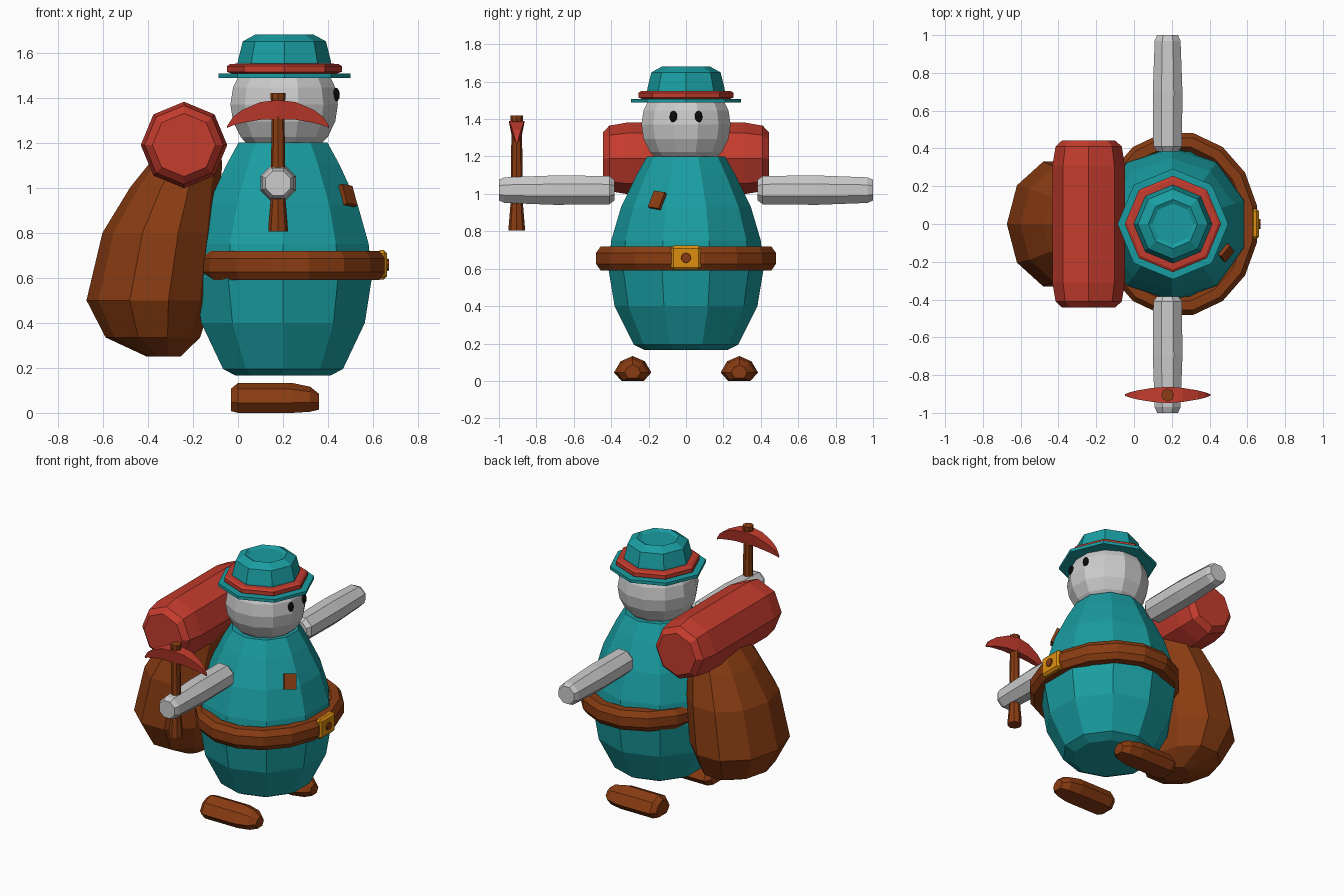
import bpy, bmesh
from math import sin, cos, pi, radians
from mathutils import Matrix, Vector

if "Cube" in bpy.data.objects:
    bpy.data.objects.remove(bpy.data.objects["Cube"])


def material(name, rgb):
    m = bpy.data.materials.new(name)
    m.diffuse_color = (*rgb, 1)
    m.use_nodes = True
    m.node_tree.nodes["Principled BSDF"].inputs["Base Color"].default_value = m.diffuse_color
    return m


TEAL = material("teal", (0.01, 0.34, 0.36))
RED = material("red", (0.56, 0.045, 0.027))
BROWN = material("brown", (0.25, 0.045, 0.006))
GOLD = material("gold", (0.72, 0.27, 0.005))
BLACK = material("black", (0.005, 0.005, 0.005))
CX = 0.2  # body axis


def finish(name, bm, mat):
    bmesh.ops.recalc_face_normals(bm, faces=bm.faces)
    me = bpy.data.meshes.new(name)
    bm.to_mesh(me)
    bm.free()
    ob = bpy.data.objects.new(name, me)
    bpy.context.collection.objects.link(ob)
    if mat:
        me.materials.append(mat)
    return ob


def loft(name, rings, mat=None, closed=False):
    """Skin a list of equal-sized point rings; cap the ends unless closed."""
    bm = bmesh.new()
    rs = [[bm.verts.new(p) for p in r] for r in rings]
    n = len(rs[0])
    pairs = list(zip(rs, rs[1:])) + ([(rs[-1], rs[0])] if closed else [])
    for a, b in pairs:
        for i in range(n):
            j = (i + 1) % n
            bm.faces.new((a[i], a[j], b[j], b[i]))
    if not closed:
        bm.faces.new(rs[0])
        bm.faces.new(rs[-1])
    return finish(name, bm, mat)


def ring(c, rx, ry, n, axis="z", turn=0.0):
    out = []
    for i in range(n):
        a = turn + 2 * pi * i / n
        u, v = rx * cos(a), ry * sin(a)
        off = {"z": (u, v, 0), "y": (u, 0, v), "x": (0, u, v)}[axis]
        out.append(Vector(c) + Vector(off))
    return out


def lathe_z(name, prof, n, mat, x=CX, y=0, turn=0.0):
    return loft(name, [ring((x, y, z), r, r, n, "z", turn) for z, r in prof], mat)


def lathe_y(name, prof, n, mat, x, z, turn=0.0):
    return loft(name, [ring((x, y, z), r, r, n, "y", turn) for y, r in prof], mat)


def ball(name, c, scale, seg, rings, mat, turn=0.0):
    bm = bmesh.new()
    m = Matrix.Translation(c) @ Matrix.Diagonal((*scale, 1)) @ Matrix.Rotation(turn, 4, "Z")
    bmesh.ops.create_uvsphere(bm, u_segments=seg, v_segments=rings, radius=1, matrix=m)
    return finish(name, bm, mat)


def box(name, size, m, mat, bevel=0):
    bm = bmesh.new()
    bmesh.ops.create_cube(bm, size=1, matrix=m @ Matrix.Diagonal((*size, 1)))
    if bevel:
        bmesh.ops.bevel(bm, geom=bm.edges[:], offset=bevel, segments=1, affect="EDGES")
    return finish(name, bm, mat)


# Body and head
lathe_z("body", [(0.165, 0.22), (0.195, 0.28), (0.4, 0.382), (0.6, 0.415), (0.75, 0.40),
                 (0.93, 0.347), (1.1, 0.265), (1.2, 0.208)], 10, TEAL, turn=radians(18))
ball("head", (0.205, 0, 1.37), (0.247, 0.247, 0.247), 12, 10, None, radians(15))

# Hat with band and dented crown
HX = 0.206
lathe_z("hat_brim", [(1.488, 0.293), (1.508, 0.293)], 8, TEAL, HX)
lathe_z("hat_band", [(1.508, 0.235), (1.515, 0.255), (1.54, 0.255), (1.55, 0.24), (1.552, 0.19)],
        8, RED, HX)
lathe_z("hat_crown", [(1.505, 0.21), (1.56, 0.207), (1.65, 0.185), (1.68, 0.13),
                      (1.668, 0.108)], 8, TEAL, HX)

# Parts mirrored across y: eyes, arms, feet
FOOT = [(-0.06, 0), (0.06, 0), (0.1, 0.045), (0.065, 0.105), (0, 0.133), (-0.065, 0.105), (-0.1, 0.045)]
FOOT_STEPS = [(-0.03, 0.7), (0.0, 1), (0.24, 1), (0.32, 0.8), (0.36, 0.42)]
for s, side in ((-1, "right"), (1, "left")):
    ball(side + "_eye", (0.435, s * 0.067, 1.413), (0.017, 0.021, 0.031), 8, 6, BLACK)
    lathe_y(side + "_arm", [(s * y, r) for y, r in
            ((0.383, 0.06), (0.41, 0.082), (0.7, 0.085), (0.97, 0.074), (1.0, 0.06))],
            8, None, 0.178, 1.02, pi / 8)
    loft(side + "_foot", [[(x, s * 0.285 + k * y, 0.05 + (z - 0.05) * (k + 1 if z < 0.05 else 2 * k) / 2)
                           for y, z in FOOT] for x, k in FOOT_STEPS], BROWN)

# Belt: chamfered band swept round an ellipse
SECT = [(0.05, 0.03), (0.025, 0.065), (-0.025, 0.065), (-0.05, 0.03),
        (-0.05, -0.03), (-0.025, -0.065), (0.025, -0.065), (0.05, -0.03)]
belt = []
for i in range(16):
    a = 2 * pi * (i + 0.5) / 16
    belt.append([(0.232 + (0.378 + u) * cos(a), (0.44 + u) * sin(a), 0.655 + w) for u, w in SECT])
loft("belt", belt, BROWN, closed=True)

# Buckle with stud
box("buckle", (0.045, 0.16, 0.13), Matrix.Translation((0.64, 0, 0.658)), GOLD, 0.014)
loft("buckle_stud", [ring((x, 0, 0.658), r, r, 8, "x") for x, r in ((0.65, 0.03), (0.67, 0.026))], BROWN)

# Patch lying on the chest facet
tilt = (Matrix.Translation((0.487, -0.152, 0.965)) @ Matrix.Rotation(radians(-36), 4, "Z")
        @ Matrix.Rotation(radians(-24), 4, "Y") @ Matrix.Rotation(radians(-8), 4, "X"))
box("patch", (0.025, 0.075, 0.095), tilt, BROWN)

# Sack on the back and bedroll above it
SACK = [(0.25, -0.33, 0.075), (0.335, -0.378, 0.21), (0.5, -0.395, 0.278), (0.8, -0.345, 0.257),
        (1.0, -0.28, 0.2), (1.1, -0.235, 0.165), (1.2, -0.2, 0.12)]
loft("sack", [ring((x, 0, z), r, r * 1.25, 10, "z") for z, x, r in SACK], BROWN)
lathe_y("bedroll", [(-0.443, 0.14), (-0.41, 0.175), (-0.31, 0.192), (0.31, 0.192),
                    (0.41, 0.175), (0.443, 0.14)], 8, RED, -0.24, 1.19)

# Pick: handle and curved head
PX, PY = 0.178, -0.905
lathe_z("pick_handle", [(0.805, 0.043), (0.83, 0.043), (0.95, 0.033), (1.37, 0.028),
                        (1.4, 0.034), (1.42, 0.034)], 8, BROWN, PX, PY)
HEAD = [(0.0, 1.305, 1.39, 0.043), (0.08, 1.302, 1.38, 0.037), (0.16, 1.288, 1.345, 0.024),
        (0.2, 1.277, 1.315, 0.014), (0.226, 1.266, 1.275, 0.004)]
steps = [(-x, b, t, w) for x, b, t, w in HEAD[:0:-1]] + HEAD
loft("pick_head", [[(PX + x, PY - w * 0.6, b), (PX + x, PY + w * 0.6, b),
                    (PX + x, PY + w, t), (PX + x, PY - w, t)] for x, b, t, w in steps], RED)
